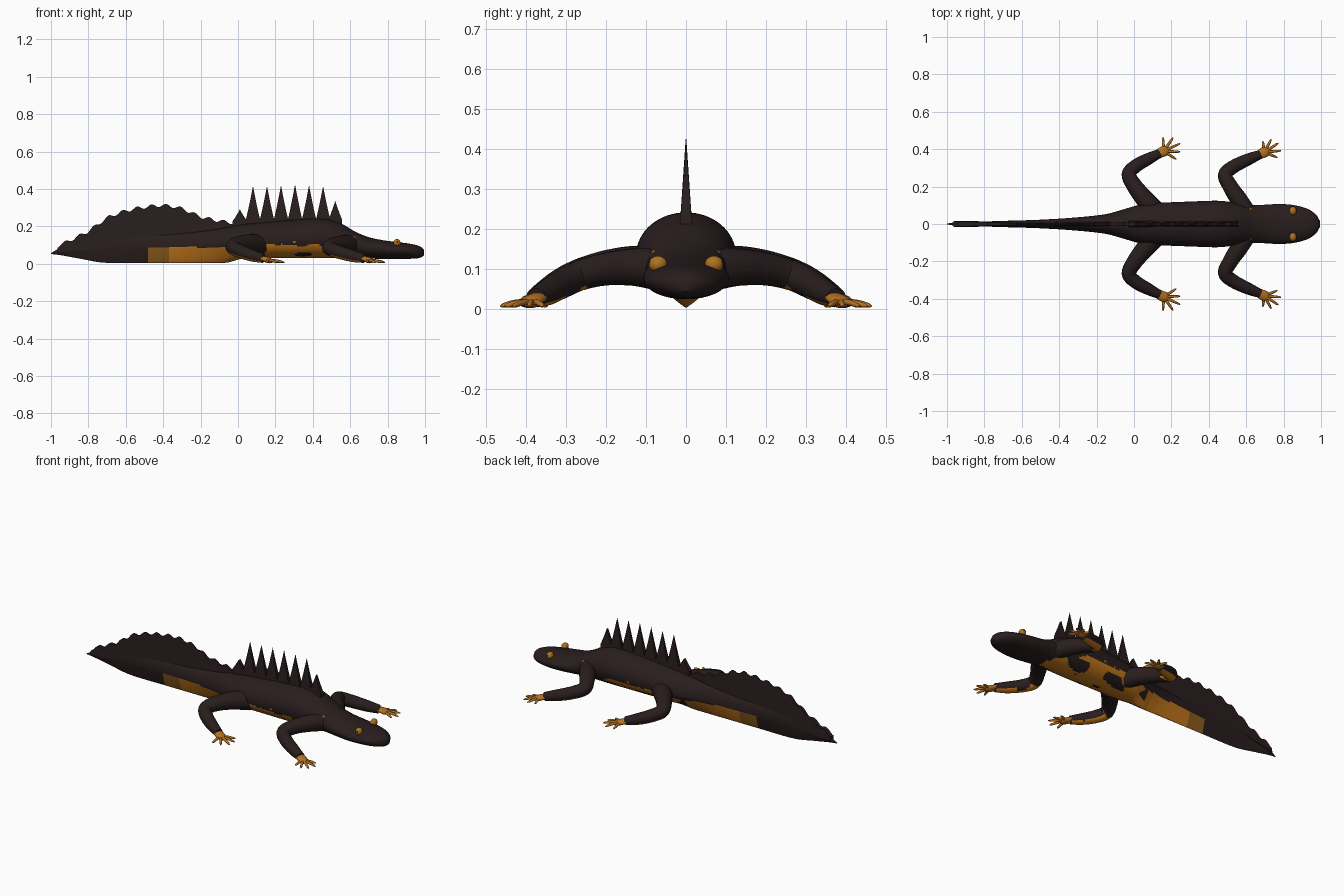
import bpy, bmesh, math
from mathutils import Vector, noise

if "Cube" in bpy.data.objects:
    bpy.data.objects.remove(bpy.data.objects["Cube"])


def material(name, rgb):
    m = bpy.data.materials.new(name)
    m.diffuse_color = (*rgb, 1)
    m.use_nodes = True
    m.node_tree.nodes["Principled BSDF"].inputs["Base Color"].default_value = m.diffuse_color
    return m


DARK = material("dark skin", (0.022, 0.0125, 0.0125))
ORANGE = material("orange belly", (0.56, 0.19, 0.012))
BROWN = material("brown orange", (0.27, 0.11, 0.012))
AMBER = material("amber eye", (0.42, 0.17, 0.015))
TAN = material("orange toes", (0.46, 0.17, 0.018))
BLACK = material("black pupil", (0.005, 0.005, 0.005))


def spline(keys, t):
    """Smooth interpolation of rows (t, a, b, ...) by their first value."""
    t = min(max(t, keys[0][0]), keys[-1][0])
    i = next(k for k in range(len(keys) - 1) if t <= keys[k + 1][0])
    p, q = keys[i], keys[i + 1]
    o, r = keys[max(i - 1, 0)], keys[min(i + 2, len(keys) - 1)]
    h = q[0] - p[0]
    u = (t - p[0]) / h
    out = []
    for k in range(1, len(p)):
        m0 = (q[k] - o[k]) / (q[0] - o[0]) * h
        m1 = (r[k] - p[k]) / (r[0] - p[0]) * h
        out.append((2*u**3 - 3*u*u + 1) * p[k] + (u**3 - 2*u*u + u) * m0
                   + (3*u*u - 2*u**3) * q[k] + (u**3 - u*u) * m1)
    return out


def loft(name, rings, mats, rule=None, mirror=False, angle=50):
    """Skin closed rings of points; rule(centre, normal) gives the material."""
    bm = bmesh.new()
    vs = [[bm.verts.new(p) for p in ring] for ring in rings]
    n = len(vs[0])
    for a, b in zip(vs, vs[1:]):
        for i in range(n):
            j = (i + 1) % n
            bm.faces.new((a[i], a[j], b[j], b[i]))
    bm.faces.new(vs[0])
    bm.faces.new(vs[-1])
    bmesh.ops.recalc_face_normals(bm, faces=bm.faces)
    bm.normal_update()
    if rule:
        for f in bm.faces:
            f.material_index = rule(f.calc_center_median(), f.normal)
    return finish(name, bm, mats, mirror, angle)


def finish(name, bm, mats, mirror=False, angle=50):
    me = bpy.data.meshes.new(name)
    bm.to_mesh(me)
    bm.free()
    ob = bpy.data.objects.new(name, me)
    bpy.context.collection.objects.link(ob)
    for m in mats:
        me.materials.append(m)
    bpy.ops.object.select_all(action='DESELECT')
    ob.select_set(True)
    bpy.context.view_layer.objects.active = ob
    bpy.ops.object.shade_smooth_by_angle(angle=math.radians(angle))
    if mirror:
        mod = ob.modifiers.new("mirror", 'MIRROR')
        mod.use_axis = (False, True, False)
    return ob


def tube(name, pts, mats, rule=None, steps=24, sides=16, flat=1.0):
    """Mirrored tube along points (x, y, z, radius)."""
    keys = [(i, *p) for i, p in enumerate(pts)]
    last = len(pts) - 1
    rings = []
    for s in range(steps + 1):
        t = last * s / steps
        x, y, z, r = spline(keys, t)
        c = Vector((x, y, z))
        d = Vector(spline(keys, t + .02)[:3]) - Vector(spline(keys, t - .02)[:3])
        side = d.cross(Vector((0, 0, 1))).normalized()
        up = side.cross(d).normalized()
        rings.append([c + r * (side * math.cos(a) + up * math.sin(a) * flat)
                      for a in (2 * math.pi * k / sides for k in range(sides))])
    return loft(name, rings, mats, rule, mirror=True)


# Body and tail core: x, half width, bottom, top, height of widest point
SECTIONS = [
    (-1.0, .002, .052, .057, .055), (-.95, .010, .046, .085, .06),
    (-.85, .012, .028, .12, .07), (-.72, .016, .006, .145, .08),
    (-.5, .023, .004, .155, .085), (-.3, .036, .004, .165, .09),
    (-.15, .053, .004, .18, .095), (-.06, .077, .006, .195, .10),
    (.02, .100, .026, .21, .11), (.12, .112, .030, .22, .12),
    (.3, .120, .030, .235, .13), (.46, .124, .030, .24, .135),
    (.55, .112, .030, .215, .12), (.63, .101, .030, .170, .10),
    (.7, .103, .028, .142, .085), (.78, .107, .025, .125, .078),
    (.86, .100, .025, .115, .072), (.93, .080, .027, .105, .068),
    (.975, .048, .032, .092, .064), (.995, .014, .045, .075, .06)]

# Upper edge of the belly colour: x, height
EDGE = [(-.48, .088), (-.3, .088), (-.1, .088), (.0, .078), (.1, .092),
        (.2, .10), (.42, .10), (.5, .075), (.58, .06), (.64, .03)]


def body_rule(c, n):
    if not -.48 < c.x < .64:
        return 0
    wob = noise.noise(Vector((c.x * 13, c.y * 5, 3)))
    edge = spline(EDGE, c.x)[0] + .018 * wob * min(1, max(.25, (c.x + .35) * 3))
    if c.z < edge:
        # dark blotches between the flank stripe and the middle of the belly
        blotch = noise.noise(Vector((c.x * 8 + 5, c.y * 15, 1.7)))
        band = max(0, 1 - abs(abs(c.y) - .065) / .035)
        if c.x > -.04 and c.z < .075 and blotch + .35 * band > .34:
            return 0
        return 2 if c.x < -.37 else 1
    spot = noise.noise(Vector((c.x * 24, c.z * 30, 8))) > .45
    return 1 if spot and c.z < .145 and c.x > .1 else 0


rings = []
for i in range(251):
    x = -1 + 1.995 * (i / 250)
    w, lo, hi, mid = spline(SECTIONS, x)
    keel = .75 * min(1, max(0, (.04 - x) / .12))     # tail narrows to a keel
    ring = []
    for k in range(64):
        c, s = math.cos(2 * math.pi * k / 64), math.sin(2 * math.pi * k / 64)
        y = w * c
        if s < 0:
            y = (1 - keel) * y + keel * math.copysign(w * (1 + s), c)
        ring.append((x, y, mid + ((hi - mid) if s > 0 else (mid - lo)) * s))
    rings.append(ring)
loft("body", rings, [DARK, ORANGE, BROWN], body_rule)


def crest(name, xs, height, base, thick):
    """Wedge-shaped fin whose top edge follows height(x)."""
    rings = []
    for x in xs:
        b, h = base(x), height(x)
        h = max(h, b + .002)
        w, t = thick(x, b), thick(x, h)
        rings.append([(x, -w, b), (x, w, b), (x, t, h), (x, -t, h)])
    return loft(name, rings, [DARK], angle=35)


# Tall tail fin with a scalloped edge
FIN = [(-.965, .095), (-.9, .125), (-.8, .175), (-.7, .245), (-.6, .283),
       (-.5, .303), (-.4, .312), (-.3, .295), (-.2, .252), (-.1, .23), (0, .215)]


def fin_height(x):
    return spline(FIN, x)[0] + .009 * math.cos(2 * math.pi * (x + .385) / .077)


crest("tail_fin", [-.965 + .965 * i / 150 for i in range(151)], fin_height,
      lambda x: .06 + .07 * min(1, (x + .965) / .3),
      lambda x, z: max(.002, .013 * (1 - (z - .12) / .22)))

# Back crest of pointed spines: position, tip height
SPINES = [(.01, .29), (.08, .415), (.155, .415), (.23, .42), (.305, .425),
          (.38, .42), (.455, .415), (.52, .335)]


def spine_height(x):
    h = .225
    for p, tip in SPINES:
        u = max(0, 1 - abs(x - p) / .042)
        h = max(h, .225 + (tip - .225) * u ** 1.15)
    return h


xs = sorted({round(-.03 + .0025 * i, 4) for i in range(235)} | {p for p, t in SPINES})
crest("back_crest", xs, spine_height, lambda x: .17,
      lambda x, z: max(.0008, .016 * (1 - (z - .2) / .22)))


# Legs, feet and toes
def leg_rule(c, n):
    patch = noise.noise(Vector((c.x * 16, c.y * 16, 4)))
    return 1 if n.z < -.5 and abs(c.y) > .24 and patch > -.15 else 0


def limb(name, pts, toes):
    tube(name + "_leg", pts, [DARK, ORANGE], leg_rule, steps=40, sides=20)
    x, y, z, r = pts[-1]
    tube(name + "_foot", [(x - .012, y + .007, z + .003, .023), (x + .01, y - .006, .024, .027),
                          (x + .032, y - .016, .017, .027), (x + .05, y - .024, .013, .012)],
         [TAN], steps=12, flat=.55)
    for i, (deg, length) in enumerate(toes):
        a = math.radians(deg)
        sx, sy = x + .022, y - .012
        pts = [(sx + math.cos(a) * length * f, sy + math.sin(a) * length * f, h, r)
               for f, h, r in ((0, .018, .009), (.5, .016, .0075), (.85, .010, .006), (1, .007, .002))]
        tube(f"{name}_toe_{i + 1}", pts, [TAN], steps=9, sides=8)


limb("front", [(.60, -.06, .10, .052), (.56, -.13, .105, .047), (.515, -.20, .10, .041),
               (.487, -.262, .085, .038), (.53, -.305, .065, .036), (.61, -.345, .042, .032),
               (.675, -.372, .028, .024)],
     [(22, .075), (-5, .09), (-33, .09), (-62, .078), (-98, .06)])
limb("hind", [(.12, -.06, .10, .056), (.06, -.13, .108, .050), (.005, -.20, .104, .043),
              (-.028, -.265, .088, .038), (.01, -.31, .067, .036), (.075, -.347, .044, .032),
              (.136, -.377, .028, .024)],
     [(32, .08), (2, .09), (-25, .098), (-55, .09), (-92, .075)])


# Eyes with small pupils on the outer side
def ball(name, loc, size, mat):
    bm = bmesh.new()
    bmesh.ops.create_uvsphere(bm, u_segments=20, v_segments=12, radius=1)
    for v in bm.verts:
        v.co = Vector(a * b for a, b in zip(v.co, size)) + Vector(loc)
    finish(name, bm, [mat], mirror=True)


ball("eye", (.85, -.070, .112), (.019, .023, .021), AMBER)
ball("pupil", (.852, -.0905, .116), (.005, .003, .005), BLACK)
